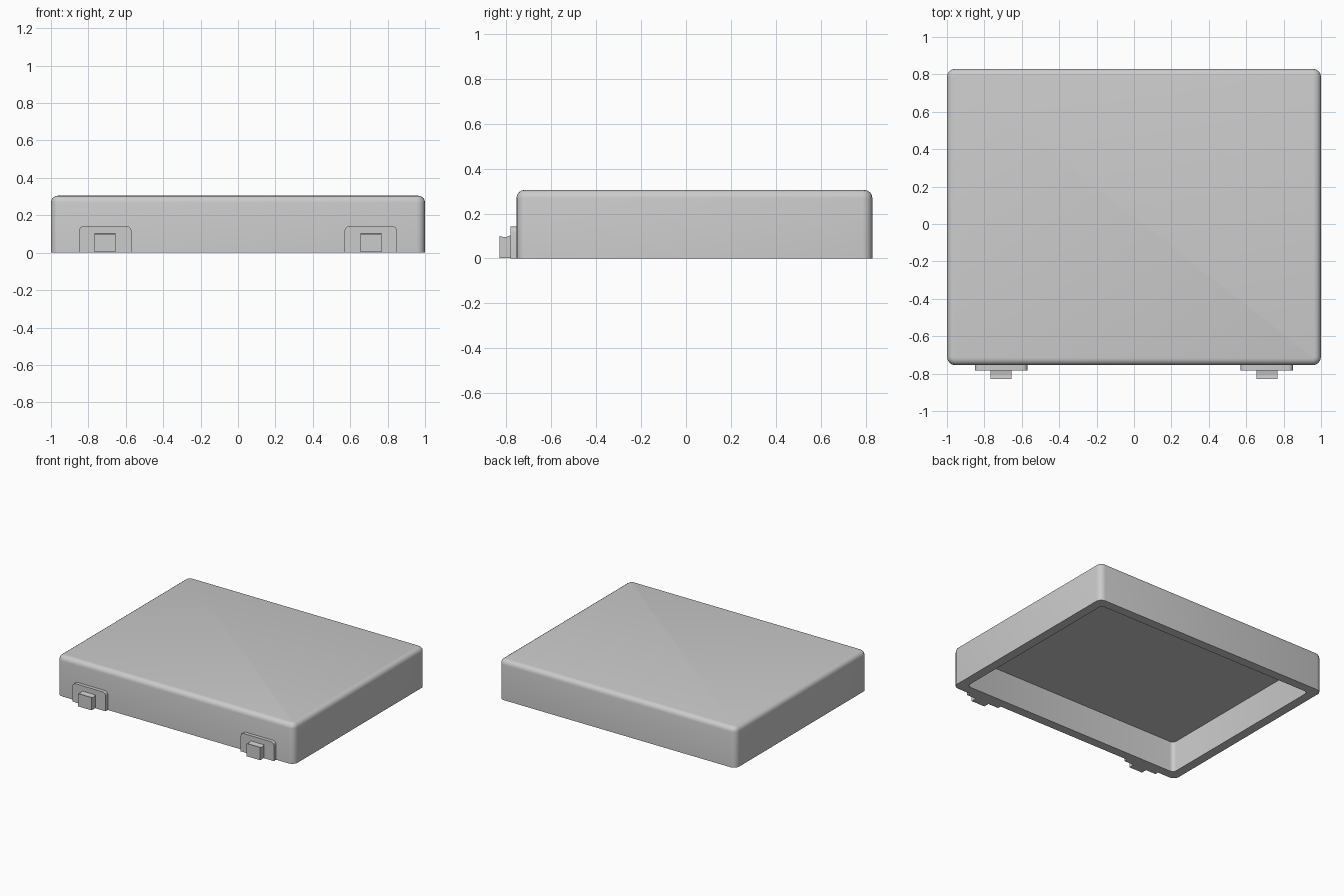
import bpy, bmesh
from math import sin, cos, pi

if "Cube" in bpy.data.objects:
    bpy.data.objects.remove(bpy.data.objects["Cube"])

X, Y0, Y1, TOP = 1.0, -0.755, 0.83, 0.305   # cover limits
WALL, R, SEG = 0.07, 0.045, 4


def finish(bm, name):
    bmesh.ops.recalc_face_normals(bm, faces=bm.faces[:])
    me = bpy.data.meshes.new(name)
    bm.to_mesh(me)
    bm.free()
    ob = bpy.data.objects.new(name, me)
    bpy.context.collection.objects.link(ob)
    bpy.ops.object.select_all(action='DESELECT')
    ob.select_set(True)
    bpy.context.view_layer.objects.active = ob
    bpy.ops.object.shade_smooth_by_angle(angle=pi / 6)
    return ob


def rounded_ring(bm, inset, z, r):
    x, y0, y1 = X - inset - r, Y0 + inset + r, Y1 - inset - r
    centres = [(x, y1), (-x, y1), (-x, y0), (x, y0)]
    verts = []
    for q, (cx, cy) in enumerate(centres):
        for i in range(SEG + 1):
            a = (q + i / SEG) * pi / 2
            verts.append(bm.verts.new((cx + r * cos(a), cy + r * sin(a), z)))
    return verts


def prism_yz(name, x0, x1, profile):
    bm = bmesh.new()
    face = bm.faces.new([bm.verts.new((x0, y, z)) for y, z in profile])
    ext = bmesh.ops.extrude_face_region(bm, geom=[face])
    verts = [v for v in ext['geom'] if isinstance(v, bmesh.types.BMVert)]
    bmesh.ops.translate(bm, verts=verts, vec=(x1 - x0, 0, 0))
    return bm


# Hollow cover: cavity ceiling, inner wall, rim, outer wall, rounded top edge
bm = bmesh.new()
sections = [(WALL, TOP - WALL, 0.03), (WALL, 0, 0.03), (0, 0, R)]
b = 0.036
for i in range(SEG + 1):
    a = i / SEG * pi / 2
    ins = b * (1 - cos(a))
    sections.append((ins, TOP - b + b * sin(a), R - ins))
rings = [rounded_ring(bm, *s) for s in sections]
for lo, hi in zip(rings, rings[1:]):
    for i in range(len(lo)):
        j = (i + 1) % len(lo)
        bm.faces.new((lo[i], lo[j], hi[j], hi[i]))
bm.faces.new(rings[0])
bm.faces.new(rings[-1])
finish(bm, "hollow_cover")

for side, sign in (("left", -1), ("right", 1)):
    # Mounting plate with rounded upper corners
    x0, x1 = sorted((sign * 0.57, sign * 0.85))
    bm = prism_yz("plate", x0, x1, [(-0.735, 0), (-0.782, 0), (-0.782, 0.142), (-0.735, 0.142)])
    edges = [e for e in bm.edges
             if all(v.co.z > 0.1 for v in e.verts) and abs(e.verts[0].co.x - e.verts[1].co.x) < 1e-5
             and abs(e.verts[0].co.y - e.verts[1].co.y) > 0.01]
    bmesh.ops.bevel(bm, geom=edges, offset=0.025, segments=4, profile=0.5, affect='EDGES')
    finish(bm, side + "_hinge_plate")

    # Projecting block with a slightly dished top
    x0, x1 = sorted((sign * 0.655, sign * 0.768))
    bm = prism_yz("block", x0, x1, [(-0.77, 0.003), (-0.83, 0.003), (-0.83, 0.1),
                                    (-0.815, 0.096), (-0.8, 0.096), (-0.785, 0.102), (-0.77, 0.102)])
    finish(bm, side + "_hinge_block")
